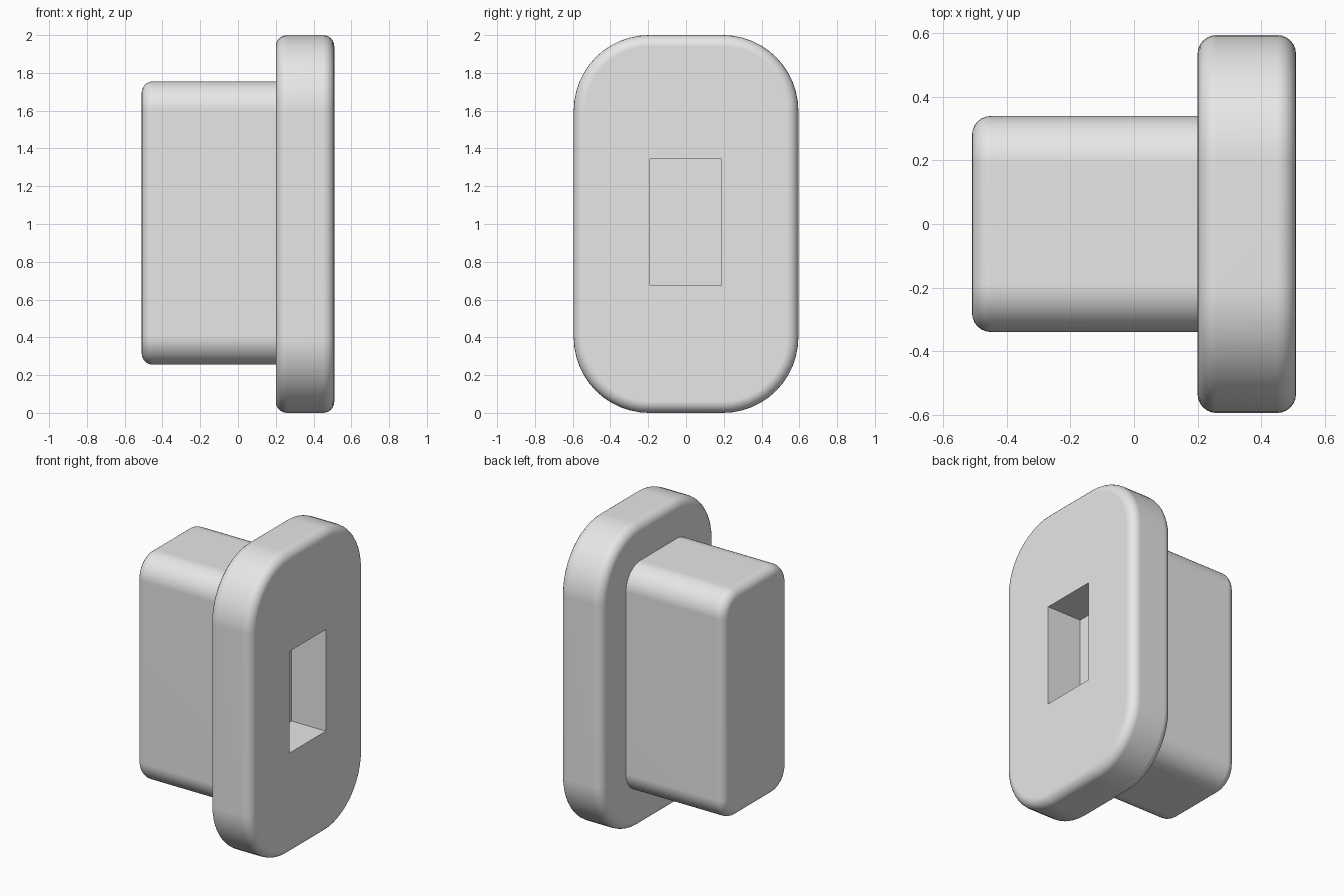
import bpy, bmesh, math

cube = bpy.data.objects.get("Cube")
if cube:
    bpy.data.objects.remove(cube, do_unlink=True)

grey = bpy.data.materials.new("light grey")
grey.use_nodes = True
colour = (0.8, 0.8, 0.8, 1)
grey.diffuse_color = colour
grey.node_tree.nodes["Principled BSDF"].inputs["Base Color"].default_value = colour


def block(name, low, high, corner=0, fillet=0, ends=()):
    """Box with corners rounded around x and filleted rims on the given ends."""
    bm = bmesh.new()
    bmesh.ops.create_cube(bm, size=1)
    for v in bm.verts:
        for i in range(3):
            v.co[i] = low[i] if v.co[i] < 0 else high[i]
    if corner:
        along = [e for e in bm.edges if abs(e.verts[0].co.x - e.verts[1].co.x) > 0.1]
        bmesh.ops.bevel(bm, geom=along, offset=corner, segments=12,
                        profile=0.5, affect='EDGES')
    if fillet:
        rims = [e for e in bm.edges
                if any(all(abs(v.co.x - x) < 1e-4 for v in e.verts) for x in ends)]
        bmesh.ops.bevel(bm, geom=rims, offset=fillet, segments=6,
                        profile=0.5, affect='EDGES')
    bmesh.ops.recalc_face_normals(bm, faces=bm.faces)
    mesh = bpy.data.meshes.new(name)
    bm.to_mesh(mesh)
    bm.free()
    mesh.materials.append(grey)
    obj = bpy.data.objects.new(name, mesh)
    bpy.context.collection.objects.link(obj)
    return obj


def activate(obj):
    bpy.ops.object.select_all(action='DESELECT')
    obj.select_set(True)
    bpy.context.view_layer.objects.active = obj


# Flange plate and the plug behind it
flange = block("flange", (0.2, -0.595, 0), (0.51, 0.595, 2), 0.4, 0.06, (0.2, 0.51))
plug = block("plug", (-0.51, -0.34, 0.255), (0.22, 0.34, 1.755), 0.15, 0.06, (-0.51,))

# Rectangular blind socket in the flange face
cutter = block("socket_cutter", (0.26, -0.19, 0.675), (0.6, 0.187, 1.345))
cutter.hide_render = True
activate(flange)
cut = flange.modifiers.new("socket", 'BOOLEAN')
cut.operation = 'DIFFERENCE'
cut.solver = 'EXACT'
cut.object = cutter
bpy.ops.object.modifier_apply(modifier=cut.name)
bpy.data.objects.remove(cutter, do_unlink=True)

# Smooth fillets with flat caps
for part in (flange, plug):
    activate(part)
    bpy.ops.object.shade_smooth_by_angle(angle=math.radians(35))
    part.modifiers.new("flat caps", 'WEIGHTED_NORMAL').keep_sharp = True
